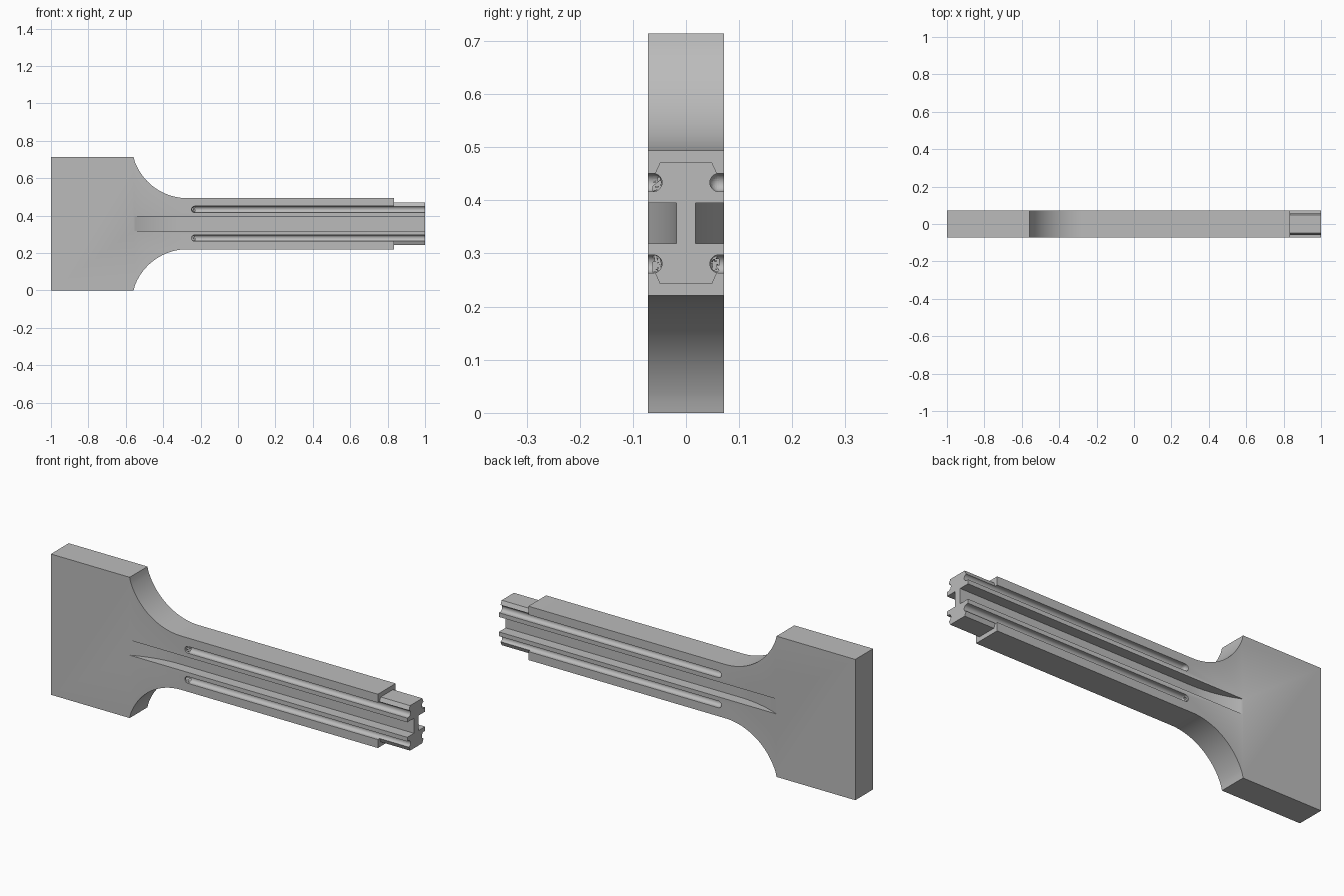
import bpy, bmesh
from math import sin, cos, asin, pi, radians
from mathutils import Vector

if "Cube" in bpy.data.objects:
    bpy.data.objects.remove(bpy.data.objects["Cube"])

HALF_Y, MID_Z = 0.0715, 0.357      # half thickness, height of the long axis
SHOULDER_X, TIP_X = -0.558, 0.835

grey = bpy.data.materials.new("steel_grey")
grey.use_nodes = True
grey.diffuse_color = (0.5, 0.5, 0.5, 1)
grey.node_tree.nodes["Principled BSDF"].inputs["Base Color"].default_value = (0.5, 0.5, 0.5, 1)


def finish(name, bm):
    bmesh.ops.recalc_face_normals(bm, faces=bm.faces)
    mesh = bpy.data.meshes.new(name)
    bm.to_mesh(mesh)
    bm.free()
    mesh.materials.append(grey)
    obj = bpy.data.objects.new(name, mesh)
    bpy.context.collection.objects.link(obj)
    return obj


def prism(name, points, step):
    """Extrude a flat outline of 3D points along step."""
    bm = bmesh.new()
    face = bm.faces.new([bm.verts.new(p) for p in points])
    moved = bmesh.ops.extrude_face_region(bm, geom=[face])["geom"]
    bmesh.ops.translate(bm, vec=step, verts=[v for v in moved if isinstance(v, bmesh.types.BMVert)])
    return finish(name, bm)


def rounded_slot(name, x0, x1, y0, y1, z, radius):
    """Ball-nosed slot: the hull of four spheres."""
    bm = bmesh.new()
    for x in (x0, x1):
        for y in (y0, y1):
            ball = bmesh.ops.create_uvsphere(bm, u_segments=24, v_segments=16, radius=radius)
            bmesh.ops.translate(bm, vec=(x, y, z), verts=ball["verts"])
    hull = bmesh.ops.convex_hull(bm, input=bm.verts[:])
    inside = {v for v in hull["geom_interior"] if isinstance(v, bmesh.types.BMVert)}
    bmesh.ops.delete(bm, geom=list(inside), context="VERTS")
    return finish(name, bm)


# Body: wide head, concave shoulders, long shank and narrower tip
SHANK, TIP, FILLET = 0.1365, 0.114, 0.301
sweep = asin((-0.27 - SHOULDER_X) / FILLET)
upper = [(-1, MID_Z), (SHOULDER_X, MID_Z)]
for i in range(1, 25):
    a = sweep * (1 - i / 24)
    upper.append((-0.27 - FILLET * sin(a), SHANK + FILLET * (1 - cos(a))))
upper += [(TIP_X, SHANK), (TIP_X, TIP), (1, TIP)]
outline = upper + [(x, -z) for x, z in reversed(upper)]
body = prism("shaft_body", [(x, -HALF_Y, MID_Z + z) for x, z in outline], Vector((0, 2 * HALF_Y, 0)))

# Cutters, mirrored front to back and top to bottom
cutters = []
WEB, RUNOUT = 0.018, 0.61
depth = HALF_Y - WEB
length = (2 * RUNOUT * depth - depth ** 2) ** 0.5
end = asin(length / RUNOUT)
for side in (-1, 1):
    # Central channel with a curved run-out
    path = [(1.1, 0.1), (1.1, WEB)]
    for i in range(25):
        a = end * 1.15 * i / 24
        path.append((SHOULDER_X + length - RUNOUT * sin(a), WEB + RUNOUT * (1 - cos(a))))
    path.append((path[-1][0], 0.1))
    cutters.append(prism("channel_cutter", [(x, side * y, MID_Z - 0.038) for x, y in path],
                         Vector((0, 0, 0.076))))
    for level in (-1, 1):
        # Narrow grooves
        cutters.append(rounded_slot("groove_cutter", -0.231, 1.1, side * 0.062, side * 0.12,
                                    MID_Z + level * 0.0765, 0.017))
        # Bevelled corners of the tip
        corner = [(0.0399, 0.134), (0.0762, 0.054), (0.1, 0.054), (0.1, 0.134)]
        cutters.append(prism("bevel_cutter", [(TIP_X, side * y, MID_Z + level * z) for y, z in corner],
                             Vector((0.3, 0, 0))))

bpy.ops.object.select_all(action="DESELECT")
bpy.context.view_layer.objects.active = body
body.select_set(True)
for cutter in cutters:
    cut = body.modifiers.new("cut", "BOOLEAN")
    cut.operation, cut.solver, cut.object = "DIFFERENCE", "EXACT", cutter
    bpy.ops.object.modifier_apply(modifier=cut.name)
    bpy.data.objects.remove(cutter)
bpy.ops.object.shade_smooth_by_angle(angle=radians(25))
